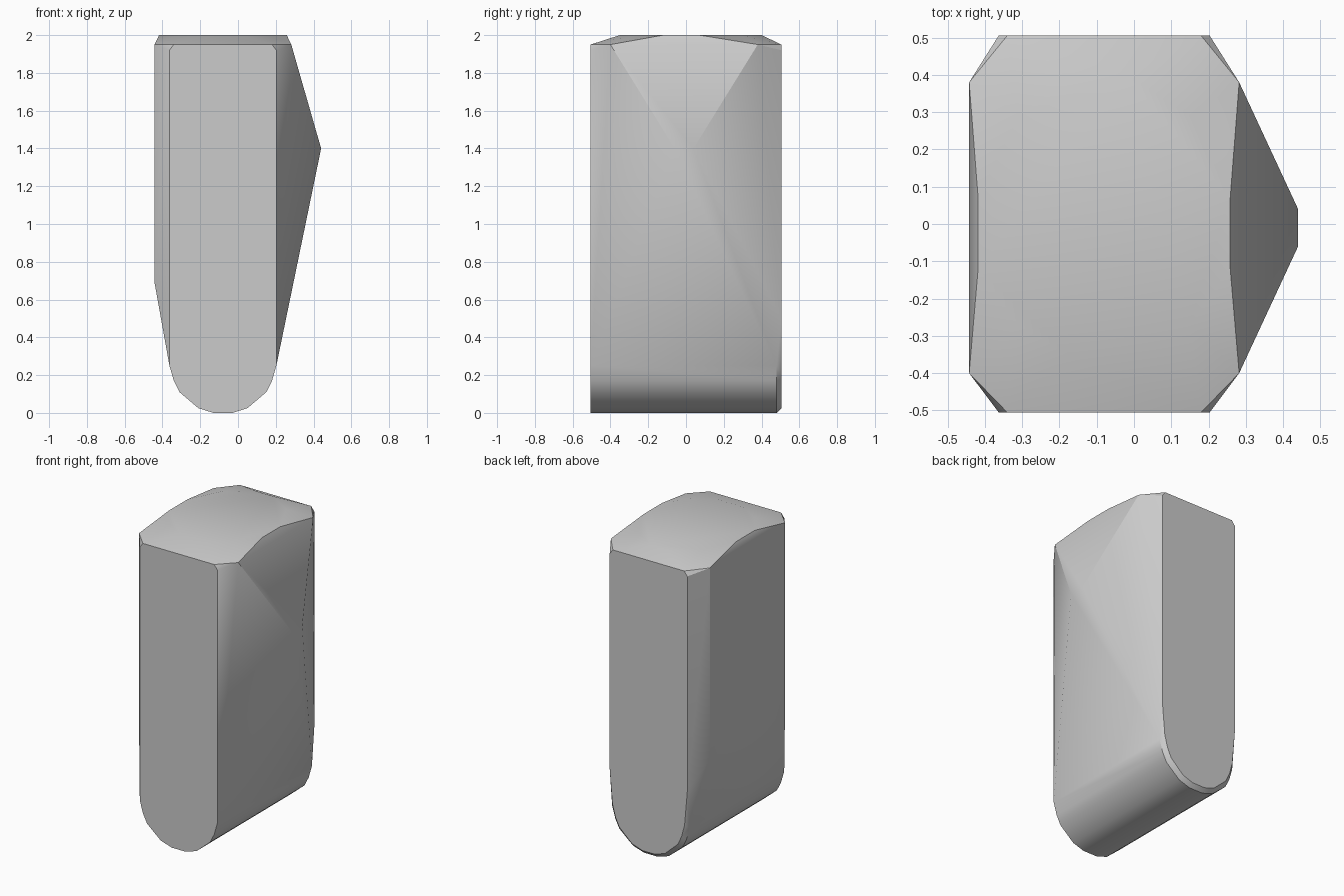
import bpy
import bmesh

cube = bpy.data.objects.get("Cube")
if cube:
    bpy.data.objects.remove(cube, do_unlink=True)

AXIS = -0.08   # x of the block's own mid-plane
DEPTH = 0.505  # half depth of the front and back faces

points = []


def pair(offset, y, z):
    """Add a point on each side of the mid-plane."""
    for side in (-1, 1):
        points.append((AXIS + side * offset, y, z))


# Rounded keel: the same profile at both ends, bevelled on the back rim
keel = [(0.05, 0.0), (0.13, 0.025), (0.23, 0.11), (0.26, 0.17), (0.283, 0.25)]
for offset, z in keel:
    pair(offset, -DEPTH, z)
    pair(offset, 0.48, z)
    pair(offset * 0.93, DEPTH, z + 0.025)

# Upper corners of the end faces, with small clipped tips
for y in (-DEPTH, DEPTH):
    pair(0.283, y, 0.5)
    pair(0.283, y, 1.92)
    pair(0.26, y, 1.95)

# Shoulders where the chamfered corners meet the crown
for y in (-0.4, 0.38):
    pair(0.362, y, 1.95)
    points.append((-0.442, y, 0.69))

# Flat crown outline
crown = [(0.338, -0.12), (0.23, -0.27), (0.1, -0.35),
         (0.338, 0.07), (0.23, 0.29), (0.06, 0.4)]
for offset, y in crown:
    pair(offset, y, 2.0)

# Blunt peak of the bulging side
for y in (-0.06, 0.04):
    points.append((0.44, y, 1.4))

# Wrap the construction points in one closed faceted skin
bm = bmesh.new()
for p in points:
    bm.verts.new(p)
bmesh.ops.convex_hull(bm, input=bm.verts[:])
loose = [v for v in bm.verts if not v.link_faces]
bmesh.ops.delete(bm, geom=loose, context='VERTS')
bmesh.ops.dissolve_limit(bm, angle_limit=0.01, verts=bm.verts[:],
                         edges=bm.edges[:])
bmesh.ops.recalc_face_normals(bm, faces=bm.faces[:])
mesh = bpy.data.meshes.new("faceted_block")
bm.to_mesh(mesh)
bm.free()

block = bpy.data.objects.new("faceted_block", mesh)
bpy.context.collection.objects.link(block)

# Plain grey stone
grey = bpy.data.materials.new("light_grey")
grey.use_nodes = True
colour = (0.6, 0.6, 0.6, 1.0)
grey.diffuse_color = colour
grey.node_tree.nodes["Principled BSDF"].inputs["Base Color"].default_value = colour
mesh.materials.append(grey)

# Soft bulge, crisp chamfers
bpy.ops.object.select_all(action='DESELECT')
block.select_set(True)
bpy.context.view_layer.objects.active = block
bpy.ops.object.shade_smooth_by_angle(angle=0.52)
